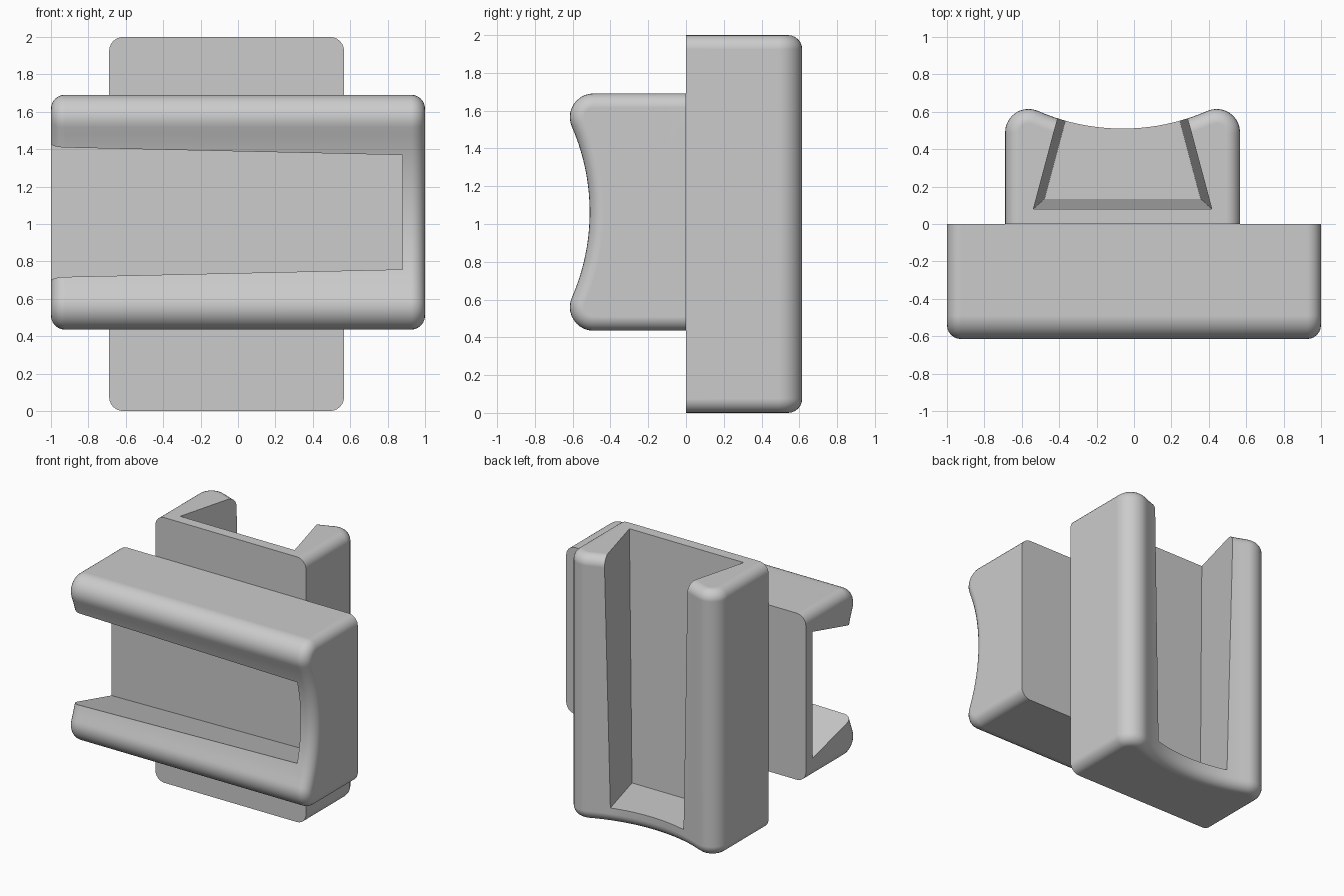
import bpy
import bmesh
import math
from mathutils import Matrix

if "Cube" in bpy.data.objects:
    bpy.data.objects.remove(bpy.data.objects["Cube"], do_unlink=True)

# Single plain grey
grey = bpy.data.materials.new("light grey")
grey.use_nodes = True
colour = (0.6, 0.6, 0.6, 1)
grey.diffuse_color = colour
grey.node_tree.nodes["Principled BSDF"].inputs["Base Color"].default_value = colour

HALF_WIDTH, HORN_R, HORN_V = 0.628, 0.125, 0.49
DIP_V, LENGTH, EDGE_R = 0.51, 2.0, 0.075
SLOT_END = 1.88

# Block space (across, depth, distance from the open end) to upright
UPRIGHT = Matrix((
    (1, 0, 0, -0.061), (0, 1, 0, 0), (0, 0, -1, 2), (0, 0, 0, 1)))


def block_profile():
    """Flat back, two rounded horns and a tangent hollow between them."""
    horn_u = HALF_WIDTH - HORN_R
    drop = DIP_V - HORN_V
    hollow_r = (horn_u ** 2 + drop ** 2 - HORN_R ** 2) / (2 * (HORN_R - drop))
    centre_v = DIP_V + hollow_r
    end = math.atan2(centre_v - HORN_V, -horn_u)
    horn = [(horn_u + HORN_R * math.cos(end * i / 10),
             HORN_V + HORN_R * math.sin(end * i / 10)) for i in range(11)]
    spread = math.asin(horn[-1][0] / hollow_r)
    hollow = [(hollow_r * math.sin(spread * (1 - i / 10)),
               centre_v - hollow_r * math.cos(spread * (1 - i / 10)))
              for i in range(1, 20)]
    left_horn = [(-u, v) for u, v in reversed(horn)]
    return [(HALF_WIDTH, 0)] + horn + hollow + left_horn + [(-HALF_WIDTH, 0)]


def loft(start, end, w0, w1):
    """Solid between two matching outlines."""
    bm = bmesh.new()
    a = [bm.verts.new((u, v, w0)) for u, v in start]
    b = [bm.verts.new((u, v, w1)) for u, v in end]
    bm.faces.new(a)
    bm.faces.new(b)
    for i in range(len(a)):
        j = (i + 1) % len(a)
        bm.faces.new((a[i], a[j], b[j], b[i]))
    bmesh.ops.recalc_face_normals(bm, faces=bm.faces[:])
    return bm


def make_object(name, bm):
    bm.transform(UPRIGHT)
    bmesh.ops.recalc_face_normals(bm, faces=bm.faces[:])
    mesh = bpy.data.meshes.new(name)
    bm.to_mesh(mesh)
    bm.free()
    mesh.materials.append(grey)
    obj = bpy.data.objects.new(name, mesh)
    bpy.context.collection.objects.link(obj)
    return obj


def slot_outline(w):
    """Dovetail section, narrowing and getting shallower towards the stop."""
    t = w / SLOT_END
    floor = 0.08 + 0.055 * t
    wide = 0.477 - 0.06 * t
    top = 0.8
    narrow = wide - 0.267 * (top - floor)
    return [(-wide, floor), (wide, floor), (narrow, top), (-narrow, top)]


# Upright block at the back: rounded ends, sharp edges around the flat back
profile = block_profile()
bm = loft(profile, profile, 0, LENGTH)
caps = [e for e in bm.edges
        if abs(e.verts[0].co.z - e.verts[1].co.z) < 1e-5
        and max(v.co.y for v in e.verts) > 0.01]
bmesh.ops.bevel(bm, geom=caps, offset=EDGE_R, segments=6, profile=0.5,
                affect='EDGES', clamp_overlap=False)
back_block = make_object("back_block", bm)

# Tapered dovetail slot, open at the top
cutter = make_object("slot_cutter", loft(
    slot_outline(-0.1), slot_outline(SLOT_END), -0.1, SLOT_END))
cutter.hide_render = True
cut = back_block.modifiers.new("slot", 'BOOLEAN')
cut.operation = 'DIFFERENCE'
cut.solver = 'EXACT'
cut.object = cutter

bpy.ops.object.select_all(action='DESELECT')
back_block.select_set(True)
bpy.context.view_layer.objects.active = back_block
bpy.ops.object.modifier_apply(modifier=cut.name)
bpy.data.objects.remove(cutter, do_unlink=True)
bpy.ops.object.shade_smooth_by_angle(angle=math.radians(30))
normals = back_block.modifiers.new("flat faces", 'WEIGHTED_NORMAL')
normals.keep_sharp = True

# Same block crosswise at the front, slot open at the right
front_block = back_block.copy()
front_block.name = "front_block"
front_block.data = back_block.data.copy()
front_block.data.name = "front_block"
crosswise = Matrix((
    (0, 0, 1, -1), (0, -1, 0, 0), (1, 0, 0, 1.063), (0, 0, 0, 1)))
front_block.data.transform(crosswise @ UPRIGHT.inverted())
bpy.context.collection.objects.link(front_block)
